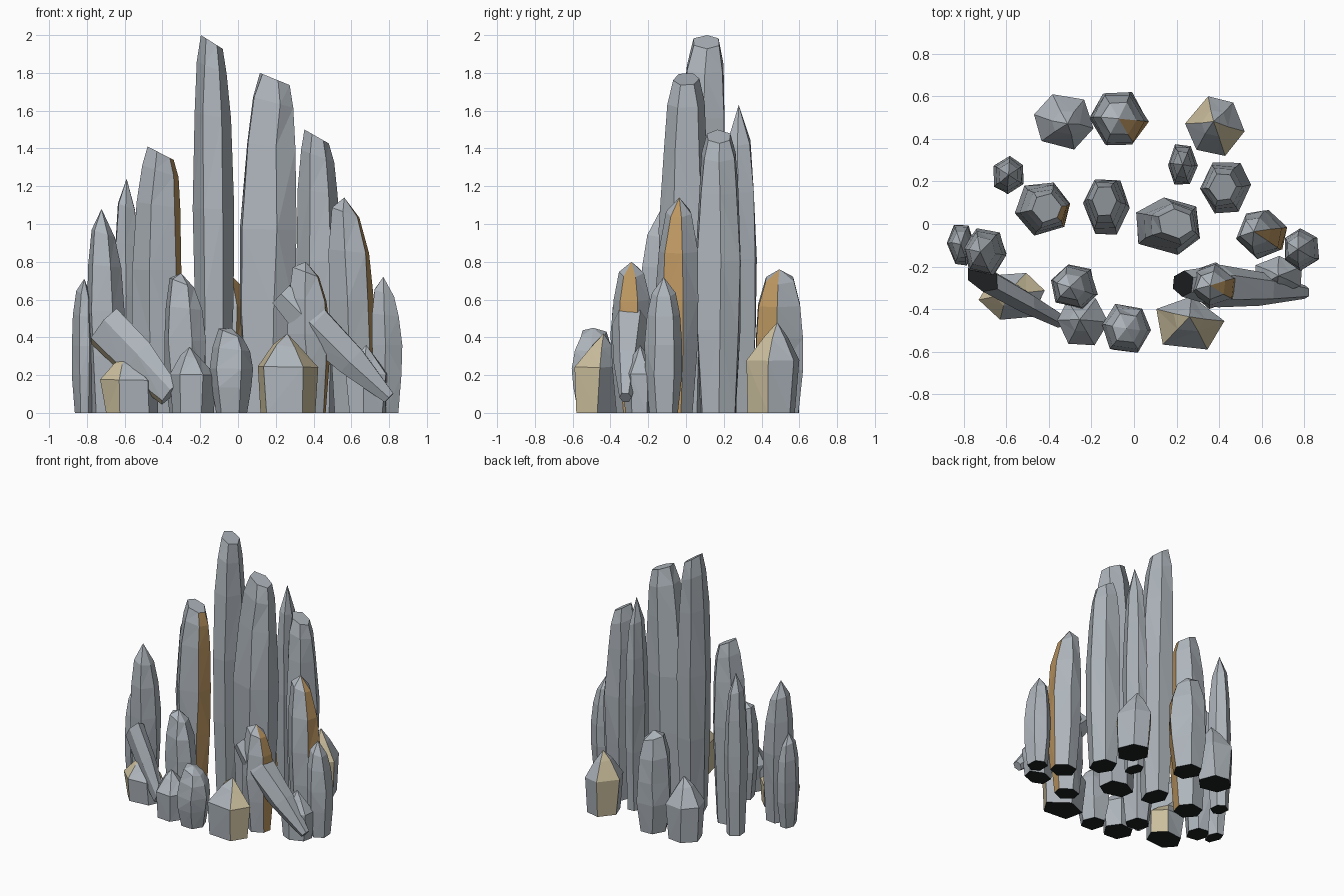
import bpy
import bmesh
import random
from math import radians, cos, sin
from mathutils import Vector, Matrix

random.seed(7)

cube = bpy.data.objects.get("Cube")
if cube:
    bpy.data.objects.remove(cube, do_unlink=True)


def material(name, rgb):
    m = bpy.data.materials.new(name)
    m.use_nodes = True
    m.diffuse_color = (*rgb, 1)
    m.node_tree.nodes["Principled BSDF"].inputs["Base Color"].default_value = (*rgb, 1)
    return m


GREY, GOLD, SAND, DARK = range(4)
MATS = [material("grey stone", (0.42, 0.46, 0.50)),
        material("gold vein", (0.51, 0.31, 0.12)),
        material("sand vein", (0.60, 0.52, 0.34)),
        material("dark base", (0.012, 0.014, 0.015))]

# Silhouettes: (height fraction, radius fraction); a last radius of 0 is a point
BLUNT = [(0, .78), (.3, .96), (.55, 1), (.8, .87), (.93, .73), (1, .52)]
POINTED = [(0, .76), (.28, .96), (.5, 1), (.72, .87), (.88, .64), (1, 0)]
STUBBY = [(0, .76), (.3, .97), (.52, 1), (.75, .9), (.93, .6), (1, 0)]
CHUNK = [(0, .88), (.58, 1), (.84, .45), (1, 0)]
SHARD = [(0, .65), (.3, 1), (.65, .8), (1, .33)]
SLAB = [(0, 1), (.5, .95), (1, .6)]


def crystal(name, profile, centre, half, height, azimuth=0, vein=GREY,
            faces=(0,), lean=(0, 0), sides=6, matrix=None):
    """Stack jittered rings, size them to the half widths, and cap the ends."""
    bm = bmesh.new()
    step = radians(360 / sides)
    start = radians(azimuth) - step / 2
    angles = [start + step * (i + random.uniform(-.1, .1)) for i in range(sides)]
    rings = []
    for t, r in profile:
        shift = Vector(lean) * t ** 3
        if r == 0:
            rings.append([bm.verts.new((shift.x, shift.y, t))])
            continue
        ring = []
        for a in angles:
            k = r * random.uniform(.95, 1.04)
            b = a + random.uniform(-.06, .06)
            x, y = k * cos(b), k * sin(b)
            # The upper rings slope down toward +x
            drop = 0 if matrix else .07 * x * t ** 6 / height
            ring.append(bm.verts.new((x + shift.x, y + shift.y, t - drop)))
        rings.append(ring)
    for low, high in zip(rings, rings[1:]):
        for i in range(sides):
            j = (i + 1) % sides
            if len(high) == 1:
                f = bm.faces.new((low[i], low[j], high[0]))
            else:
                f = bm.faces.new((low[i], low[j], high[j], high[i]))
            f.material_index = vein if i in faces else GREY
    bm.faces.new(rings[0][::-1]).material_index = DARK
    if len(rings[-1]) > 1:
        bm.faces.new(rings[-1])

    # Size this crystal
    for axis in range(2):
        vals = [v.co[axis] for v in bm.verts]
        mid, span = (max(vals) + min(vals)) / 2, (max(vals) - min(vals)) / 2
        for v in bm.verts:
            v.co[axis] = (v.co[axis] - mid) / span * half[axis]
    top = max(v.co.z for v in bm.verts)
    for v in bm.verts:
        v.co.z *= height / top
    bmesh.ops.triangulate(bm, faces=[f for f in bm.faces if len(f.verts) == 4])
    bmesh.ops.transform(bm, matrix=matrix or Matrix.Translation((*centre, 0)),
                        verts=bm.verts)
    bmesh.ops.recalc_face_normals(bm, faces=bm.faces)
    mesh = bpy.data.meshes.new(name)
    bm.to_mesh(mesh)
    bm.free()
    for m in MATS:
        mesh.materials.append(m)
    bpy.context.collection.objects.link(bpy.data.objects.new(name, mesh))


def fallen(name, profile, start, end, half, **kw):
    """A crystal lying along the line from its broken base to its end."""
    start, end = Vector(start), Vector(end)
    z = (end - start).normalized()
    x = Vector((0, 0, 1)).cross(z).normalized()
    rot = Matrix((x, z.cross(x), z)).transposed().to_4x4()
    crystal(name, profile, (0, 0), half, (end - start).length,
            matrix=Matrix.Translation(start) @ rot, **kw)


# Tall columns with slanted blunt tops
crystal("tallest_column", BLUNT, (-.13, .08), (.11, .13), 2, 30, lean=(-.1, .2))
crystal("second_column", BLUNT, (.16, -.01), (.15, .135), 1.8, 10, lean=(.25, .1))
crystal("left_column", BLUNT, (.43, .17), (.12, .12), 1.5, 30, lean=(-.1, 0))
crystal("right_column", BLUNT, (-.43, .07), (.13, .125), 1.41, -18, GOLD,
        lean=(.15, 0))

# Slim pointed columns
crystal("rear_left_spire", POINTED, (.23, .28), (.07, .095), 1.63, 30)
crystal("rear_right_spire", POINTED, (-.59, .23), (.07, .09), 1.24, 0)
crystal("right_spire", POINTED, (-.7, -.13), (.1, .11), 1.08, 20, lean=(-.25, 0))
crystal("outer_right_spire", POINTED, (-.815, -.1), (.065, .095), .71, 30)
crystal("outer_left_spire", POINTED, (.79, -.12), (.08, .1), .72, 0,
        lean=(-.2, 0))

# Stout columns, some with a gold side
crystal("gold_left_column", STUBBY, (.6, -.05), (.12, .115), 1.14, -15, GOLD,
        lean=(-.35, .1))
crystal("gold_front_column", STUBBY, (.375, -.29), (.115, .11), .8, -10, GOLD,
        lean=(-.15, 0))
crystal("gold_rear_column", STUBBY, (-.07, .495), (.14, .125), .76, -30, GOLD)
crystal("front_right_column", STUBBY, (-.28, -.295), (.11, .105), .74, 15,
        lean=(-.2, 0))
crystal("front_column", STUBBY, (-.035, -.49), (.115, .115), .45, 25)

# Low chunks around the edge
crystal("rear_right_chunk", CHUNK, (-.33, .48), (.14, .13), .46, 20,
        lean=(.15, -.1))
crystal("rear_left_chunk", CHUNK, (.38, .46), (.14, .14), .48, -40, SAND,
        (0, 3), (-.1, .2))
crystal("front_left_chunk", CHUNK, (.265, -.465), (.16, .125), .42, -25, SAND,
        (0, 3), (.05, .3), sides=5)
crystal("front_right_chunk", CHUNK, (-.24, -.46), (.12, .11), .35, 30,
        lean=(-.15, .1))
crystal("outer_right_chunk", CHUNK, (-.575, -.34), (.155, .11), .3, 40, SAND,
        (0, 2, 3), (-.2, .1))
crystal("outer_left_chunk", CHUNK, (.68, -.24), (.11, .09), .36, 0)

# Fallen shards leaning on the front
fallen("right_shard", SLAB, (-.71, -.255, .46), (-.36, -.45, .1), (.055, .125),
       azimuth=-110, vein=SAND)
fallen("left_shard", SHARD, (.23, -.28, .63), (.8, -.32, .08), (.1, .1),
       azimuth=30)
